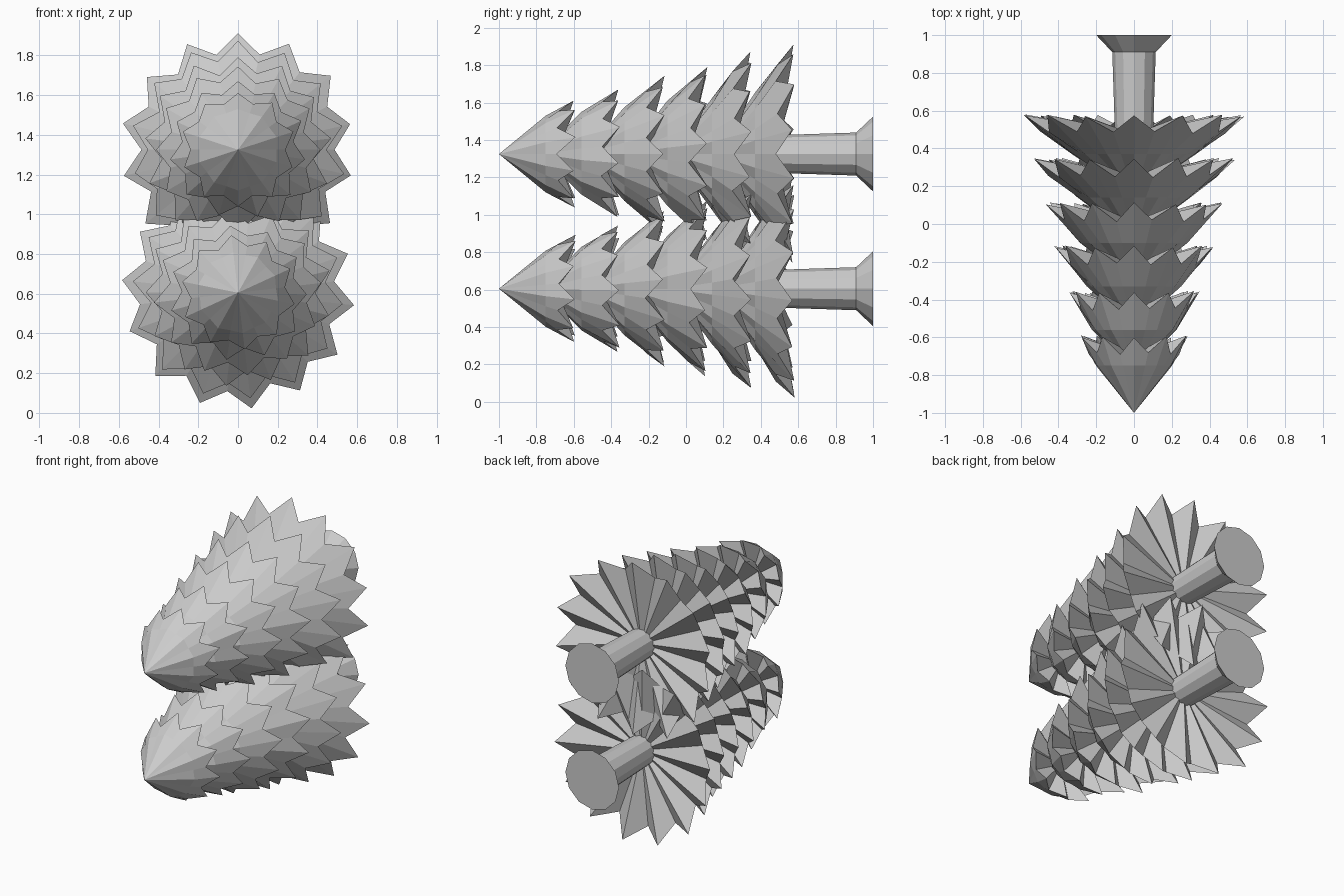
import bpy
import bmesh
import math
import random

cube = bpy.data.objects.get("Cube")
if cube:
    bpy.data.objects.remove(cube, do_unlink=True)

random.seed(4)

grey = bpy.data.materials.new("plain grey")
grey.use_nodes = True
COLOUR = (0.6, 0.6, 0.6, 1)
grey.diffuse_color = COLOUR
grey.node_tree.nodes["Principled BSDF"].inputs["Base Color"].default_value = COLOUR


def ring_point(radius, angle, y):
    return (radius * math.cos(angle), y, radius * math.sin(angle))


def finish(bm, name, z):
    """Turn a bmesh into a flat-shaded object on the axis at height z."""
    bmesh.ops.recalc_face_normals(bm, faces=bm.faces)
    mesh = bpy.data.meshes.new(name)
    bm.to_mesh(mesh)
    bm.free()
    mesh.materials.append(grey)
    obj = bpy.data.objects.new(name, mesh)
    obj.location.z = z
    bpy.context.collection.objects.link(obj)


def bridge(bm, a, b):
    """Join two closed loops; a single vertex makes a fan."""
    n = max(len(a), len(b))
    for i in range(n):
        j = (i + 1) % n
        if len(a) == 1:
            bm.faces.new((a[0], b[i], b[j]))
        elif len(b) == 1:
            bm.faces.new((a[i], a[j], b[0]))
        else:
            bm.faces.new((a[i], a[j], b[j], b[i]))


def branch_tier(name, z, y, radius, shoulder_y, inner, tips, phase, nose):
    """Pointed skirt: nose, shoulder ring, zigzag rim and folded underside."""
    bm = bmesh.new()
    shoulder, rim = [], []
    for i in range(tips * 2):
        angle = phase + math.pi * i / tips
        r, rim_y = radius * random.uniform(0.98, 1.02), y + random.uniform(-0.008, 0.006)
        shoulder_r = inner
        if i % 2:
            r, rim_y, shoulder_r = r * 0.83, rim_y - 0.09, inner * 0.94
        shoulder.append(bm.verts.new(ring_point(shoulder_r, angle, shoulder_y)))
        rim.append(bm.verts.new(ring_point(r, angle, rim_y)))
    front = [bm.verts.new((0, nose, 0))]
    back = [bm.verts.new((0, y - 0.1, 0))]
    for a, b in ((front, shoulder), (shoulder, rim), (rim, back)):
        bridge(bm, a, b)
    finish(bm, name, z)


def trunk(name, z, sides=12):
    """Slim trunk with a flared foot."""
    bm = bmesh.new()
    loops = []
    for y, r in ((0.3, 0.095), (0.91, 0.115), (1.0, 0.2)):
        loops.append([bm.verts.new(ring_point(r, math.tau * i / sides, y))
                      for i in range(sides)])
    bridge(bm, loops[0], loops[1])
    bridge(bm, loops[1], loops[2])
    bm.faces.new(loops[0])
    bm.faces.new(loops[2])
    finish(bm, name, z)


# rim position, tip radius, shoulder position, shoulder radius, number of tips
TIERS = [(-0.595, 0.288, -0.75, 0.205, 10), (-0.36, 0.345, -0.56, 0.225, 11),
         (-0.12, 0.42, -0.33, 0.25, 12), (0.11, 0.47, -0.1, 0.285, 13),
         (0.345, 0.54, 0.14, 0.3, 14), (0.575, 0.59, 0.37, 0.33, 14)]

# Two trees lying on their sides, one above the other
for label, height, turn in (("upper", 1.325, 0), ("lower", 0.605, math.radians(6.7))):
    for k, (y, radius, shoulder_y, inner, tips) in enumerate(TIERS):
        nose = -1.0 if k == 0 else shoulder_y - 0.22
        branch_tier(f"{label}_branch_tier_{k + 1}", height, y, radius, shoulder_y,
                    inner, tips, math.pi / 2 + turn, nose)
    trunk(f"{label}_trunk", height)
